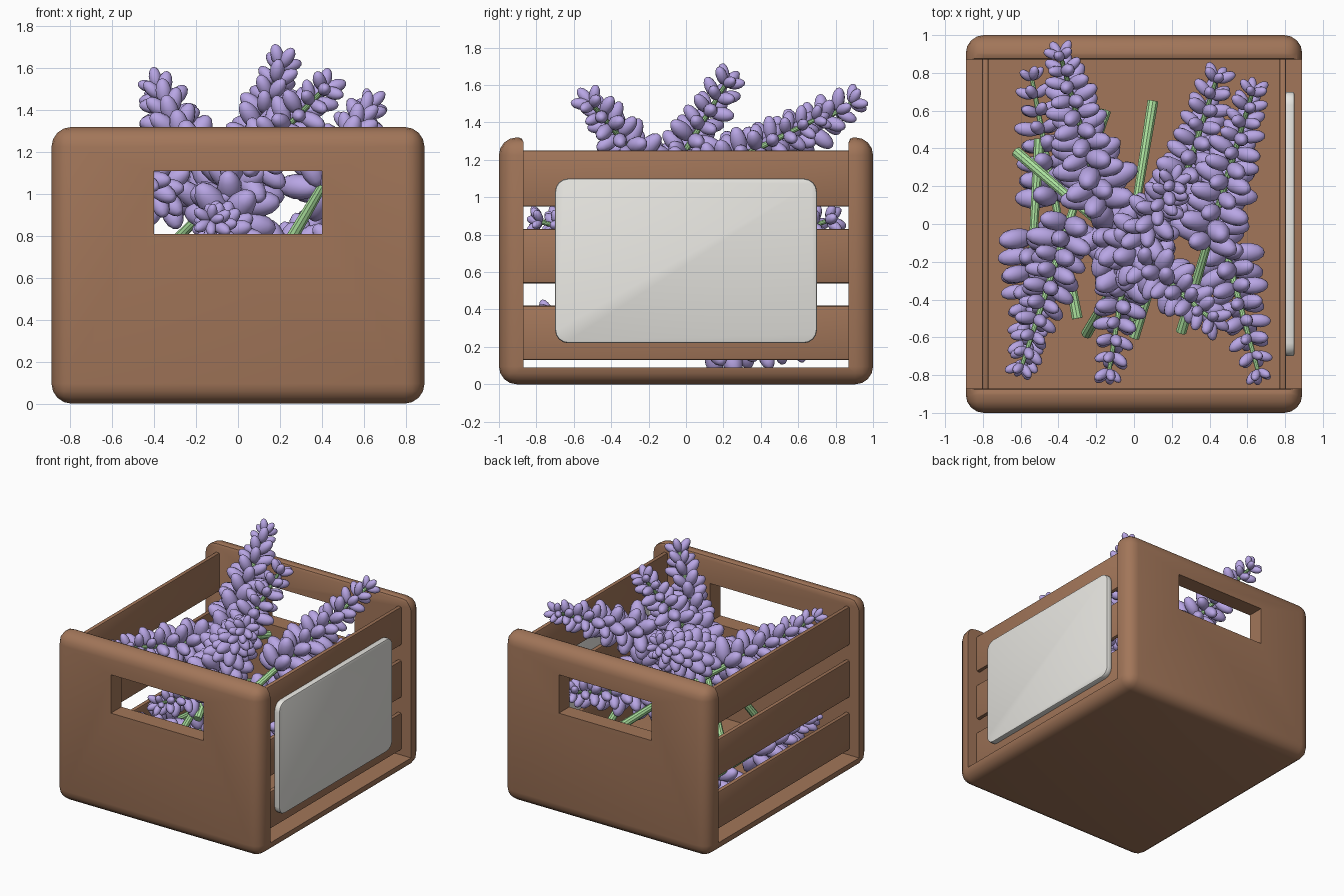
import bpy, bmesh, math, random
from mathutils import Vector, Matrix

if "Cube" in bpy.data.objects:
    bpy.data.objects.remove(bpy.data.objects["Cube"])

random.seed(4)


def material(name, color):
    m = bpy.data.materials.new(name)
    m.diffuse_color = (*color, 1)
    m.use_nodes = True
    m.node_tree.nodes["Principled BSDF"].inputs["Base Color"].default_value = m.diffuse_color
    return m


WOOD = material("wood", (0.36, 0.18, 0.1))
PETAL = material("petal", (0.48, 0.38, 0.78))
GREEN = material("stem_green", (0.42, 0.78, 0.35))
PLATE = material("plate", (0.8, 0.79, 0.75))


def select(ob):
    bpy.ops.object.select_all(action='DESELECT')
    ob.select_set(True)
    bpy.context.view_layer.objects.active = ob


def finish(name, bm, mat=None, smooth=True):
    me = bpy.data.meshes.new(name)
    bm.to_mesh(me)
    bm.free()
    ob = bpy.data.objects.new(name, me)
    bpy.context.collection.objects.link(ob)
    if mat:
        me.materials.append(mat)
    if smooth:
        select(ob)
        bpy.ops.object.shade_smooth_by_angle(angle=math.radians(35))
    return ob


def box(name, lo, hi, mat=None, bevel=0.0, segments=3, smooth=True):
    lo, hi = Vector(lo), Vector(hi)
    bm = bmesh.new()
    bmesh.ops.create_cube(bm, size=1, matrix=Matrix.Translation((lo + hi) / 2)
                          @ Matrix.Diagonal((*(hi - lo), 1)))
    if bevel:
        bmesh.ops.bevel(bm, geom=bm.edges[:], offset=bevel, segments=segments,
                        profile=0.5, affect='EDGES')
    return finish(name, bm, mat, smooth)


# Crate shell: rounded block, hollowed through x, with a hand hole in each end
shell = box("crate_ends_and_base", (-0.89, -1, 0), (0.89, 1, 1.32), WOOD, 0.095, 4, False)
cutters = [box("hollow_cutter", (-1.2, -0.87, 0.09), (1.2, 0.87, 1.6), smooth=False),
           box("handle_cutter", (-0.4, -1.2, 0.81), (0.4, 1.2, 1.11), smooth=False)]
select(shell)
for c in cutters:
    mod = shell.modifiers.new("cut", 'BOOLEAN')
    mod.object, mod.operation, mod.solver = c, 'DIFFERENCE', 'EXACT'
    bpy.ops.object.modifier_apply(modifier=mod.name)
for c in cutters:
    bpy.data.objects.remove(c)

# Soften the inner top rim of both ends
bm = bmesh.new()
bm.from_mesh(shell.data)
rims = [e for e in bm.edges if all(abs(abs(v.co.y) - 0.87) < 0.001 and v.co.z > 1.31 for v in e.verts)]
bmesh.ops.bevel(bm, geom=rims, offset=0.025, segments=2, profile=0.5, affect='EDGES')
bm.to_mesh(shell.data)
bm.free()
select(shell)
bpy.ops.object.shade_smooth_by_angle(angle=math.radians(35))

# Three slats on each side
for side, label in ((-1, "left"), (1, "right")):
    for i, (z0, z1) in enumerate(((0.13, 0.42), (0.54, 0.83), (0.95, 1.25))):
        xs = sorted((side * 0.77, side * 0.805))
        box(f"{label}_slat_{i + 1}", (xs[0], -0.88, z0), (xs[1], 0.88, z1), WOOD, 0.01, 2)

# Blank plate on the right side: rounded outline, softened edges
bm = bmesh.new()
bmesh.ops.create_cube(bm, size=1, matrix=Matrix.Translation((0.825, 0, 0.66))
                      @ Matrix.Diagonal((0.05, 1.40, 0.88, 1)))
corners = [e for e in bm.edges if abs(e.verts[0].co.x - e.verts[1].co.x) > 0.01]
bmesh.ops.bevel(bm, geom=corners, offset=0.07, segments=4, profile=0.5, affect='EDGES')
rim = [e for e in bm.edges if abs(e.verts[0].co.x - e.verts[1].co.x) < 0.001]
bmesh.ops.bevel(bm, geom=rim, offset=0.012, segments=2, profile=0.5, affect='EDGES')
finish("side_plate", bm, PLATE)


def flower(name, base, tip, spike, scale):
    """Straight stem with whorls of oval florets over the last `spike` units."""
    base, tip = Vector(base), Vector(tip)
    axis = (tip - base).normalized()
    frame = axis.to_track_quat('Z', 'Y').to_matrix().to_4x4()
    stem_len = (tip - base).length - 0.06

    bm = bmesh.new()
    bmesh.ops.create_cone(bm, cap_ends=True, segments=10, radius1=0.03, radius2=0.012,
                          depth=stem_len, matrix=Matrix.Translation(base + axis * stem_len / 2) @ frame)
    finish(name + "_stem", bm, GREEN)

    bm = bmesh.new()
    rows = round(spike / 0.088)
    for r in range(rows):
        t = r / (rows - 1)
        origin = base + axis * (stem_len - spike * 0.94 * (1 - t))
        size = (0.21 - 0.11 * t) * scale
        tilt = math.radians(12 + 28 * t ** 3)
        for k in range(5):
            a = math.tau * (k + 0.5 * (r % 2)) / 5 + random.uniform(-0.15, 0.15)
            d = Vector((math.cos(a) * math.cos(tilt), math.sin(a) * math.cos(tilt), math.sin(tilt)))
            d = frame.to_3x3() @ d
            L = size * random.uniform(0.9, 1.1)
            m = (Matrix.Translation(origin + d * L * 0.55) @ d.to_track_quat('Z', 'Y').to_matrix().to_4x4()
                 @ Matrix.Diagonal((L * 0.28, L * 0.28, L * 0.5, 1)))
            bmesh.ops.create_uvsphere(bm, u_segments=10, v_segments=7, radius=1, matrix=m)
    for f in bm.faces:
        f.smooth = True
    finish(name + "_florets", bm, PETAL, False)


# Loose bunch: base, tip, flowering length, floret scale
bunch = [
    ((0.00, -0.50, 0.68), (-0.40, 0.93, 1.53), 0.95, 1.06),
    ((-0.15, 0.60, 0.88), (-0.61, -0.80, 1.16), 0.85, 0.90),
    ((0.10, 0.65, 0.66), (-0.14, -0.83, 0.88), 0.75, 0.92),
    ((-0.25, -0.58, 0.30), (0.22, 0.24, 1.65), 0.95, 1.05),
    ((-0.62, 0.38, 0.45), (0.44, -0.53, 1.53), 0.98, 1.06),
    ((0.30, 0.55, 0.55), (0.67, -0.83, 0.88), 0.70, 0.88),
    ((0.25, -0.57, 0.78), (0.64, 0.74, 1.44), 0.95, 0.98),
    ((0.00, -0.60, 0.45), (0.45, 0.81, 0.89), 0.85, 1.00),
    ((-0.30, -0.50, 0.24), (-0.55, 0.82, 0.22), 0.68, 0.90),
    ((-0.50, 0.45, 0.32), (-0.58, -0.78, 0.38), 0.70, 0.90),
]
for i, (b, t, s, k) in enumerate(bunch):
    flower(f"lavender_{i + 1}", b, t, s, k)
